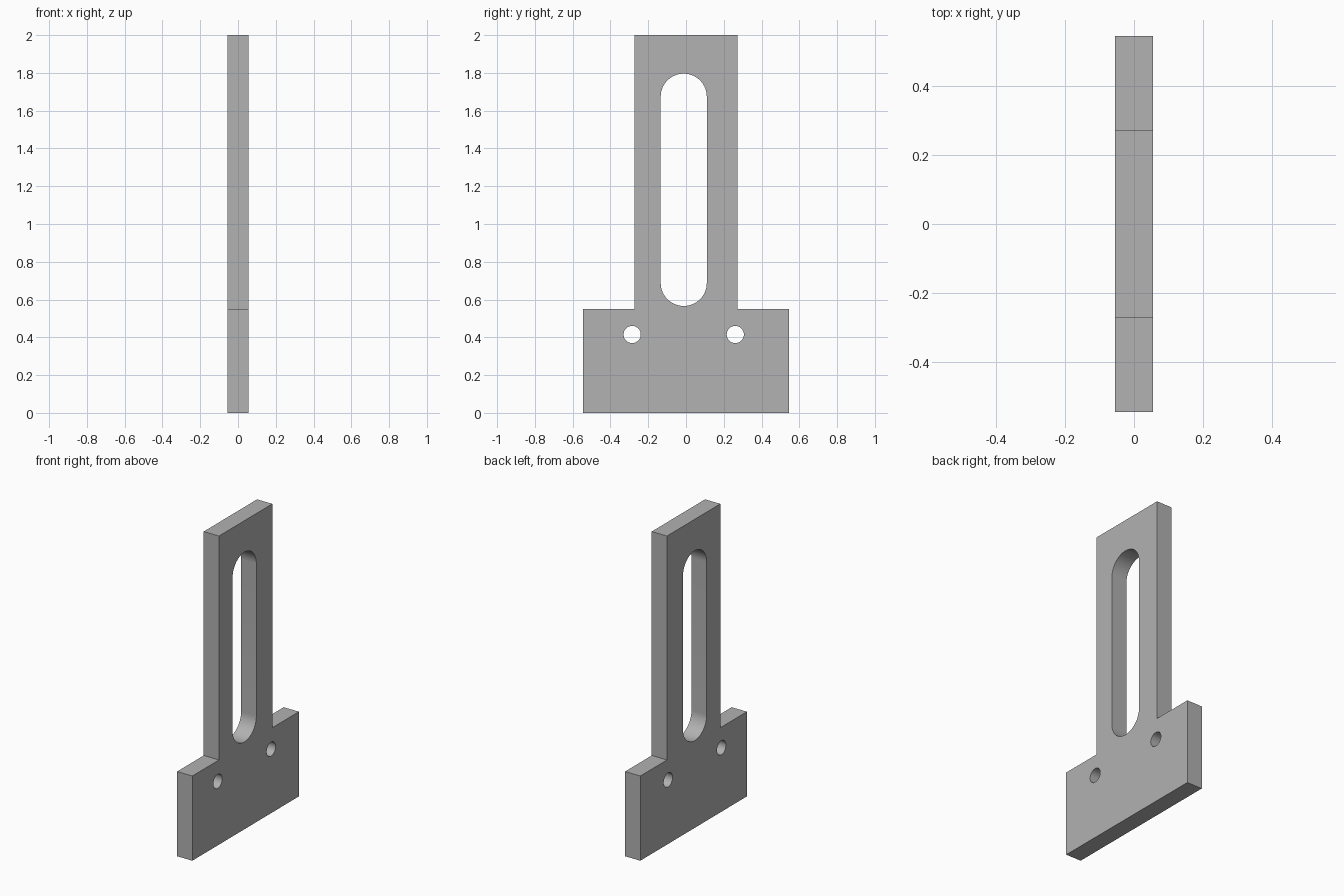
import bpy
import bmesh
from math import cos, sin, pi, radians

cube = bpy.data.objects.get("Cube")
if cube:
    bpy.data.objects.remove(cube, do_unlink=True)

THICK = 0.109
BASE_W, STEM_W = 0.5455, 0.273   # half widths
SHOULDER, TOP = 0.549, 2.0
SHIFT = -0.012                   # cutouts sit slightly off centre


def arc(y, z, r, start, sweep, n):
    return [(y + r * cos(start + sweep * i / n), z + r * sin(start + sweep * i / n))
            for i in range(n + 1)]


# Inverted T outline, mirrored from one half
half = [(BASE_W, 0), (BASE_W, SHOULDER), (STEM_W, SHOULDER), (STEM_W, TOP)]
outline = half + [(-y, z) for y, z in reversed(half)]

# Long rounded slot and the two bolt holes
R = 0.122
slot = arc(SHIFT, 1.796 - R, R, 0, pi, 32) + arc(SHIFT, 0.566 + R, R, pi, pi, 32)
holes = [arc(SHIFT + s * STEM_W, 0.415, 0.0455, 0, 2 * pi, 40)[:-1] for s in (-1, 1)]

# Fill the profile and extrude it to a plate
bm = bmesh.new()
for loop in [outline, slot] + holes:
    vs = [bm.verts.new((-THICK / 2, y, z)) for y, z in loop]
    for a, b in zip(vs, vs[1:] + vs[:1]):
        bm.edges.new((a, b))
bmesh.ops.triangle_fill(bm, edges=bm.edges[:], use_beauty=True)
ext = bmesh.ops.extrude_face_region(bm, geom=bm.faces[:], use_keep_orig=True)
bmesh.ops.translate(bm, vec=(THICK, 0, 0),
                    verts=[g for g in ext["geom"] if isinstance(g, bmesh.types.BMVert)])
bmesh.ops.recalc_face_normals(bm, faces=bm.faces[:])
mesh = bpy.data.meshes.new("slotted_plate")
bm.to_mesh(mesh)
bm.free()

plate = bpy.data.objects.new("slotted_plate", mesh)
bpy.context.collection.objects.link(plate)

# Plain grey finish
grey = bpy.data.materials.new("plain_grey")
grey.use_nodes = True
colour = (0.445, 0.445, 0.445, 1)
grey.diffuse_color = colour
grey.node_tree.nodes["Principled BSDF"].inputs["Base Color"].default_value = colour
mesh.materials.append(grey)

# Smooth slot ends and holes, sharp plate edges
bpy.ops.object.select_all(action="DESELECT")
plate.select_set(True)
bpy.context.view_layer.objects.active = plate
bpy.ops.object.shade_smooth_by_angle(angle=radians(30))
